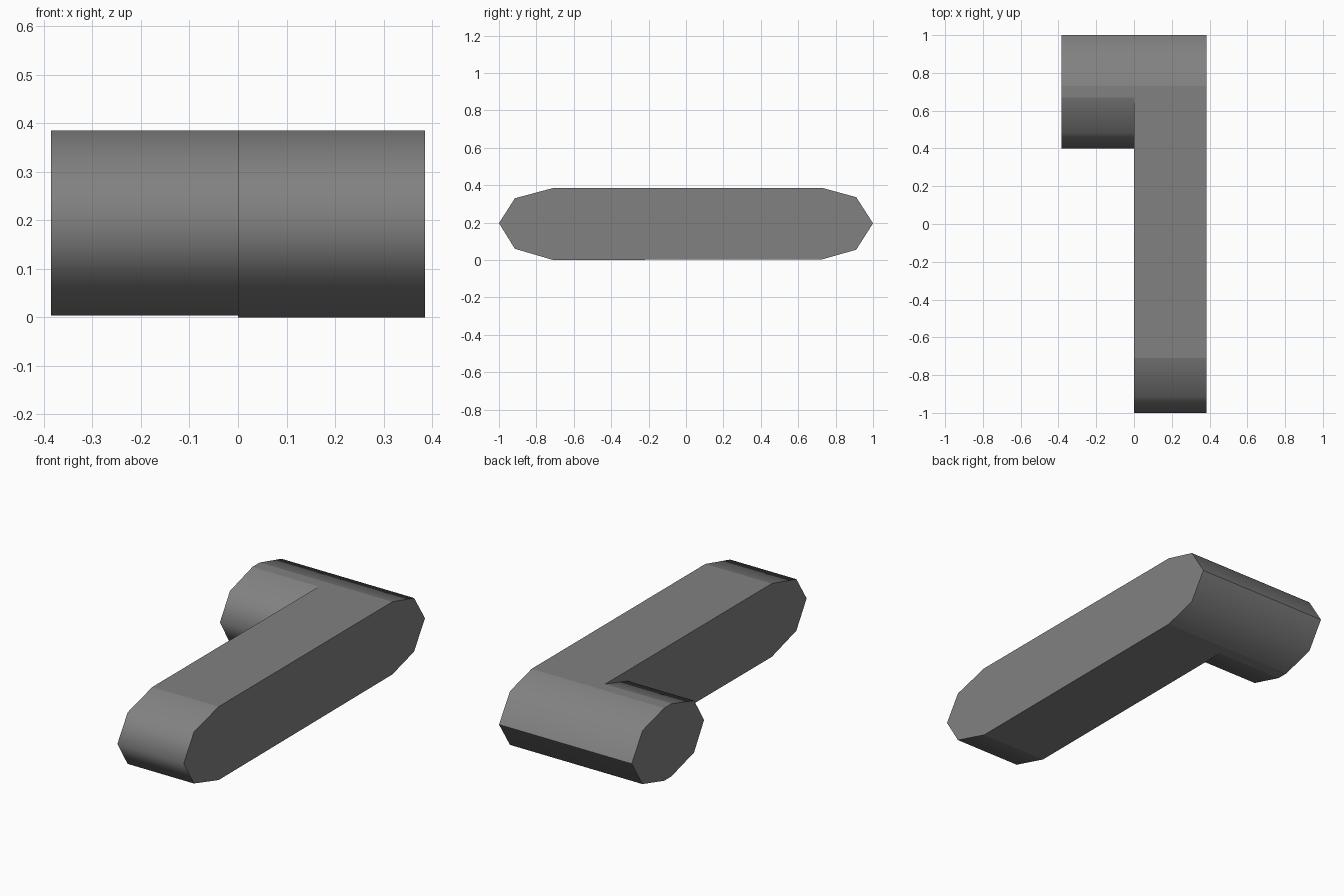
import bpy, bmesh

if "Cube" in bpy.data.objects:
    bpy.data.objects.remove(bpy.data.objects["Cube"])

grey = bpy.data.materials.new("plain grey")
grey.diffuse_color = (0.22, 0.22, 0.22, 1)
grey.use_nodes = True
grey.node_tree.nodes["Principled BSDF"].inputs["Base Color"].default_value = grey.diffuse_color

W = 0.385
# Rounded ends as (y, z), listed from bottom to top
back_end = [(0.73, 0.004), (0.91, 0.055), (1.0, 0.196), (0.91, 0.336), (0.73, 0.385)]
bar_front = [(-0.71, 0.0), (-0.915, 0.06), (-1.0, 0.197), (-0.915, 0.33), (-0.71, 0.385)]
stub_front = [(0.67, 0.004), (0.483, 0.058), (0.4, 0.197), (0.483, 0.33), (0.67, 0.385)]


def extruded(name, front, x0, x1, left_cap, right_cap):
    """Sweep a rounded-end profile along x; caps are outlines or None."""
    profile = back_end + front[::-1]
    bm = bmesh.new()
    pool = {}

    def vert(x, p):
        key = (x, p)
        if key not in pool:
            pool[key] = bm.verts.new((x, p[0], p[1]))
        return pool[key]

    n = len(profile)
    for i in range(n):
        p, q = profile[i], profile[(i + 1) % n]
        f = bm.faces.new([vert(x1, p), vert(x1, q), vert(x0, q), vert(x0, p)])
        f.smooth = i not in (4, 9)          # long top and bottom stay flat
    if left_cap:
        bm.faces.new([vert(x0, p) for p in left_cap])
    if right_cap:
        bm.faces.new([vert(x1, p) for p in right_cap])
    bmesh.ops.recalc_face_normals(bm, faces=bm.faces[:])
    # Sharp cap rims, flat borders and rear ridge; the rest blends smoothly
    for e in bm.edges:
        ridge = all(v.co.y > 0.99 for v in e.verts)
        e.smooth = all(f.smooth for f in e.link_faces) and not ridge
    mesh = bpy.data.meshes.new(name)
    bm.to_mesh(mesh)
    bm.free()
    mesh.materials.append(grey)
    obj = bpy.data.objects.new(name, mesh)
    bpy.context.collection.objects.link(obj)
    return obj


# Long bar: its inner side stops where the stub joins
extruded("long_bar", bar_front, 0.0, W,
         bar_front + stub_front[::-1], back_end + bar_front[::-1])
# Short stub: open where it meets the bar
extruded("short_stub", stub_front, -W, 0.0, back_end + stub_front[::-1], None)
